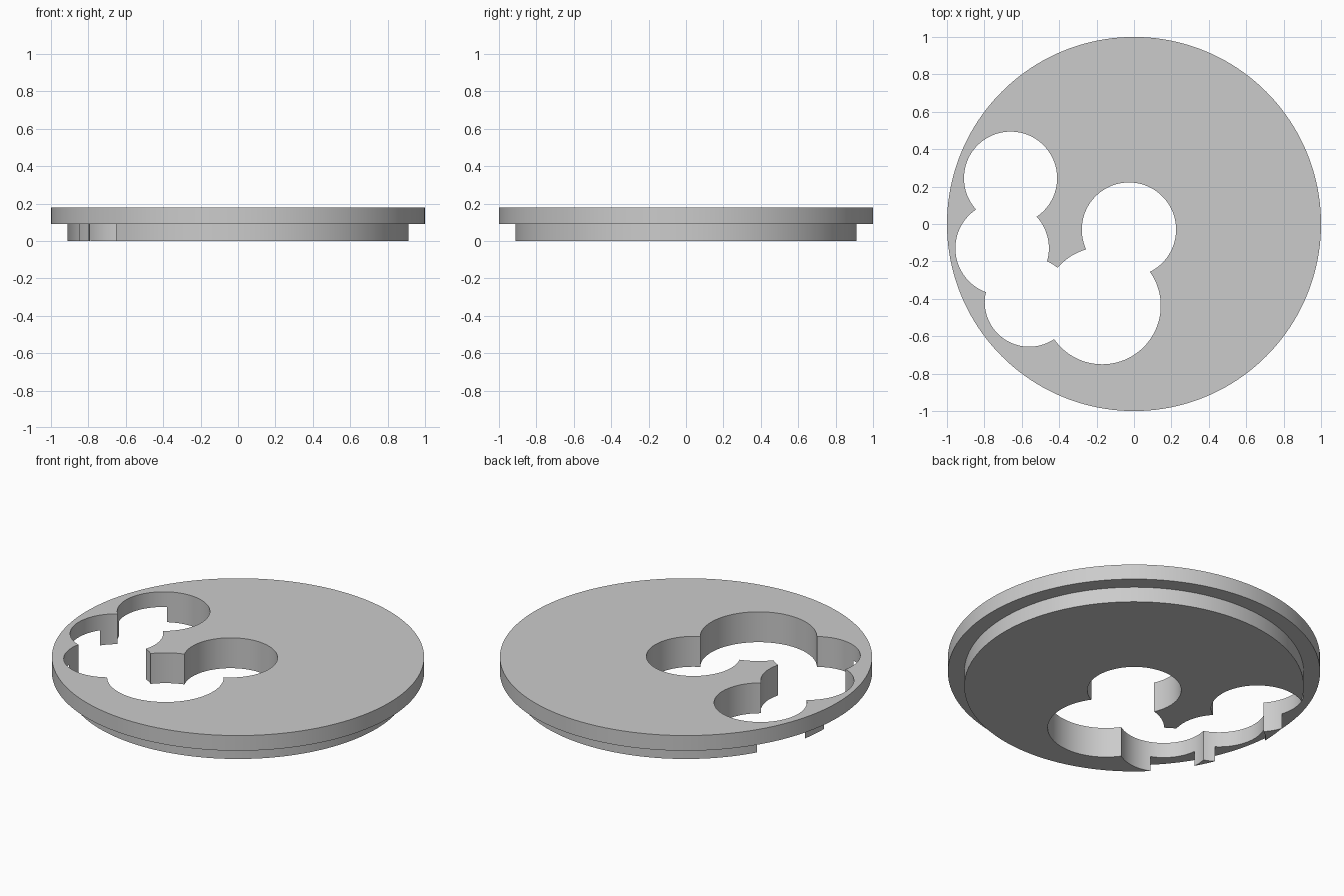
import bpy, bmesh
from math import radians

cube = bpy.data.objects.get("Cube")
if cube:
    bpy.data.objects.remove(cube, do_unlink=True)

# Single plain grey
grey = bpy.data.materials.new("plain_grey")
grey.use_nodes = True
colour = (0.6, 0.6, 0.6, 1)
grey.diffuse_color = colour
grey.node_tree.nodes["Principled BSDF"].inputs["Base Color"].default_value = colour

SEGMENTS = 160
HEIGHT, STEP = 0.18, 0.09
RIM_RADIUS, PLUG_RADIUS = 1.0, 0.912


def lathe(name, profile, x=0, y=0):
    """Closed round solid from (radius, height) pairs, bottom to top."""
    bm = bmesh.new()
    rings = []
    for radius, z in profile:
        ring = bmesh.ops.create_circle(bm, segments=SEGMENTS, radius=radius)["verts"]
        for v in ring:
            v.co.z = z
        rings.append(ring)
    for low, high in zip(rings, rings[1:]):
        for i in range(SEGMENTS):
            j = (i + 1) % SEGMENTS
            bm.faces.new((low[i], low[j], high[j], high[i]))
    bm.faces.new(rings[0])
    bm.faces.new(rings[-1])
    bmesh.ops.recalc_face_normals(bm, faces=bm.faces)
    mesh = bpy.data.meshes.new(name)
    bm.to_mesh(mesh)
    bm.free()
    mesh.materials.append(grey)
    obj = bpy.data.objects.new(name, mesh)
    obj.location = (x, y, 0)
    bpy.context.collection.objects.link(obj)
    return obj


# Stepped disc: narrow plug below, wide rim above
disc = lathe("stepped_disc", [(PLUG_RADIUS, 0), (PLUG_RADIUS, STEP),
                              (RIM_RADIUS, STEP), (RIM_RADIUS, HEIGHT)])

# Overlapping round through-holes: x, y, radius
holes = [(-0.66, 0.245, 0.249), (-0.705, -0.13, 0.25), (-0.56, -0.418, 0.238),
         (-0.17, -0.437, 0.313), (-0.027, -0.03, 0.252)]
bpy.context.view_layer.objects.active = disc
for x, y, radius in holes:
    cutter = lathe("hole_cutter", [(radius, -0.1), (radius, HEIGHT + 0.1)], x, y)
    cutter.hide_render = True
    cut = disc.modifiers.new("hole", "BOOLEAN")
    cut.operation = "DIFFERENCE"
    cut.solver = "EXACT"
    cut.object = cutter
    bpy.ops.object.modifier_apply(modifier=cut.name)
    bpy.data.objects.remove(cutter, do_unlink=True)

# Smooth round walls, crisp rims and cusps
bpy.ops.object.select_all(action="DESELECT")
disc.select_set(True)
bpy.ops.object.shade_smooth_by_angle(angle=radians(25))
